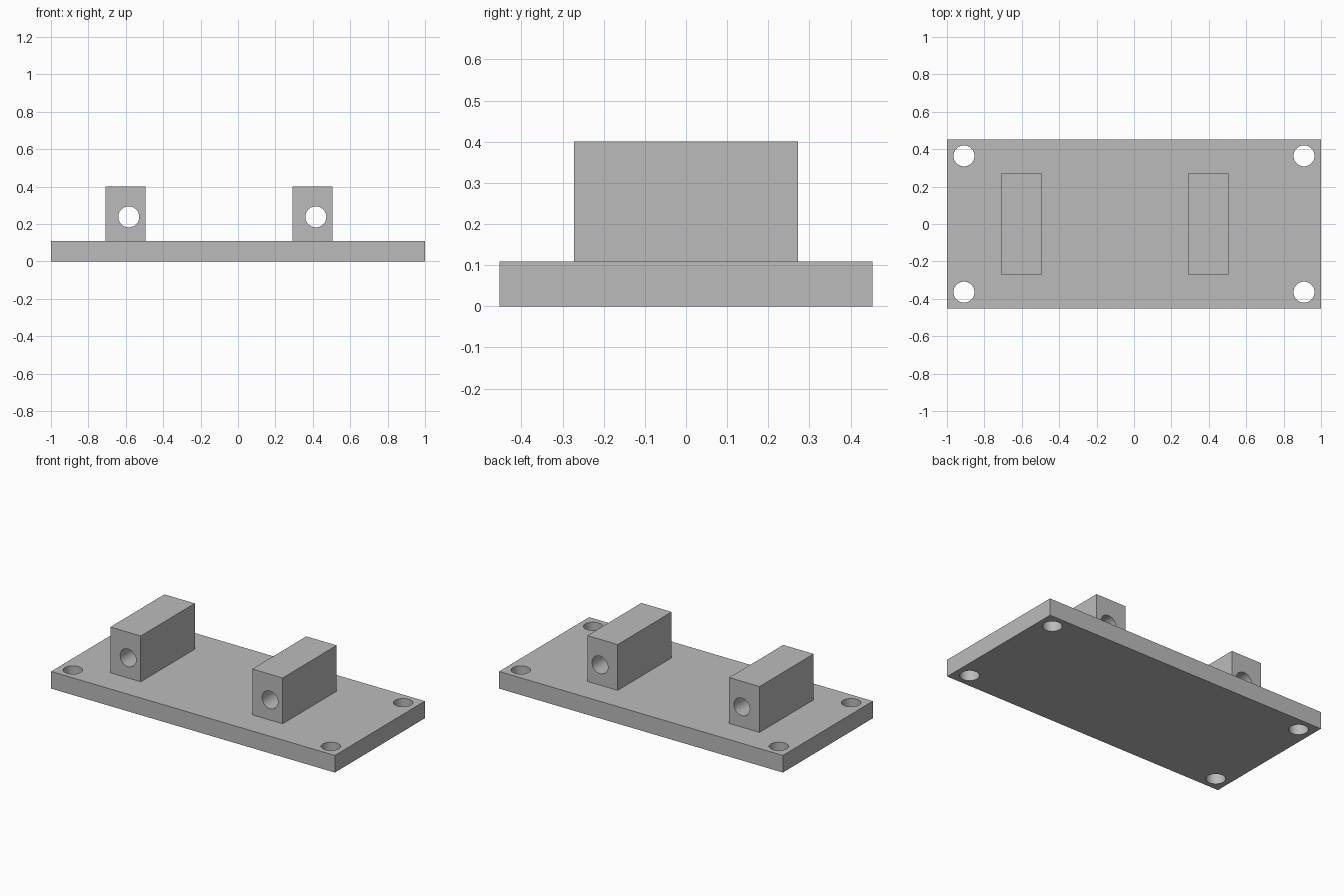
import bpy
from math import radians

default = bpy.data.objects.get("Cube")
if default:
    bpy.data.objects.remove(default, do_unlink=True)

# Single plain grey for the whole bracket
grey = bpy.data.materials.new("plain_grey")
grey.use_nodes = True
colour = (0.5, 0.5, 0.5, 1)
grey.diffuse_color = colour
grey.node_tree.nodes["Principled BSDF"].inputs["Base Color"].default_value = colour

PLATE_TOP = 0.109
BLOCK_TOP = 0.401
HOLE_RADIUS = 0.056


def box(name, size, centre):
    bpy.ops.mesh.primitive_cube_add(size=1, location=centre)
    obj = bpy.context.object
    obj.name = name
    obj.scale = size
    bpy.ops.object.transform_apply(location=False, rotation=False, scale=True)
    obj.data.materials.append(grey)
    return obj


def drill(obj, centre, rotation=(0, 0, 0)):
    """Cut a round through hole, then discard the cutter."""
    bpy.ops.mesh.primitive_cylinder_add(
        vertices=48, radius=HOLE_RADIUS, depth=1, location=centre, rotation=rotation)
    cutter = bpy.context.object
    cutter.hide_render = True
    cutter.data.materials.append(grey)
    cut = obj.modifiers.new("hole", "BOOLEAN")
    cut.operation = "DIFFERENCE"
    cut.solver = "EXACT"
    cut.object = cutter
    bpy.context.view_layer.objects.active = obj
    bpy.ops.object.modifier_apply(modifier=cut.name)
    bpy.data.objects.remove(cutter, do_unlink=True)


def finish(obj):
    bpy.ops.object.select_all(action="DESELECT")
    obj.select_set(True)
    bpy.context.view_layer.objects.active = obj
    bpy.ops.object.shade_smooth_by_angle(angle=radians(30))


# Base plate with four corner mounting holes
plate = box("base_plate", (2, 0.906, PLATE_TOP), (0, 0, PLATE_TOP / 2))
for x in (-0.909, 0.909):
    for y in (-0.364, 0.364):
        drill(plate, (x, y, 0))
finish(plate)

# Two upright blocks, each bored front to back slightly off centre
height = BLOCK_TOP - PLATE_TOP
for name, x in (("right_block", -0.602), ("left_block", 0.398)):
    block = box(name, (0.214, 0.544, height), (x, 0, PLATE_TOP + height / 2))
    drill(block, (x + 0.018, 0, 0.238), (radians(90), 0, 0))
    finish(block)
